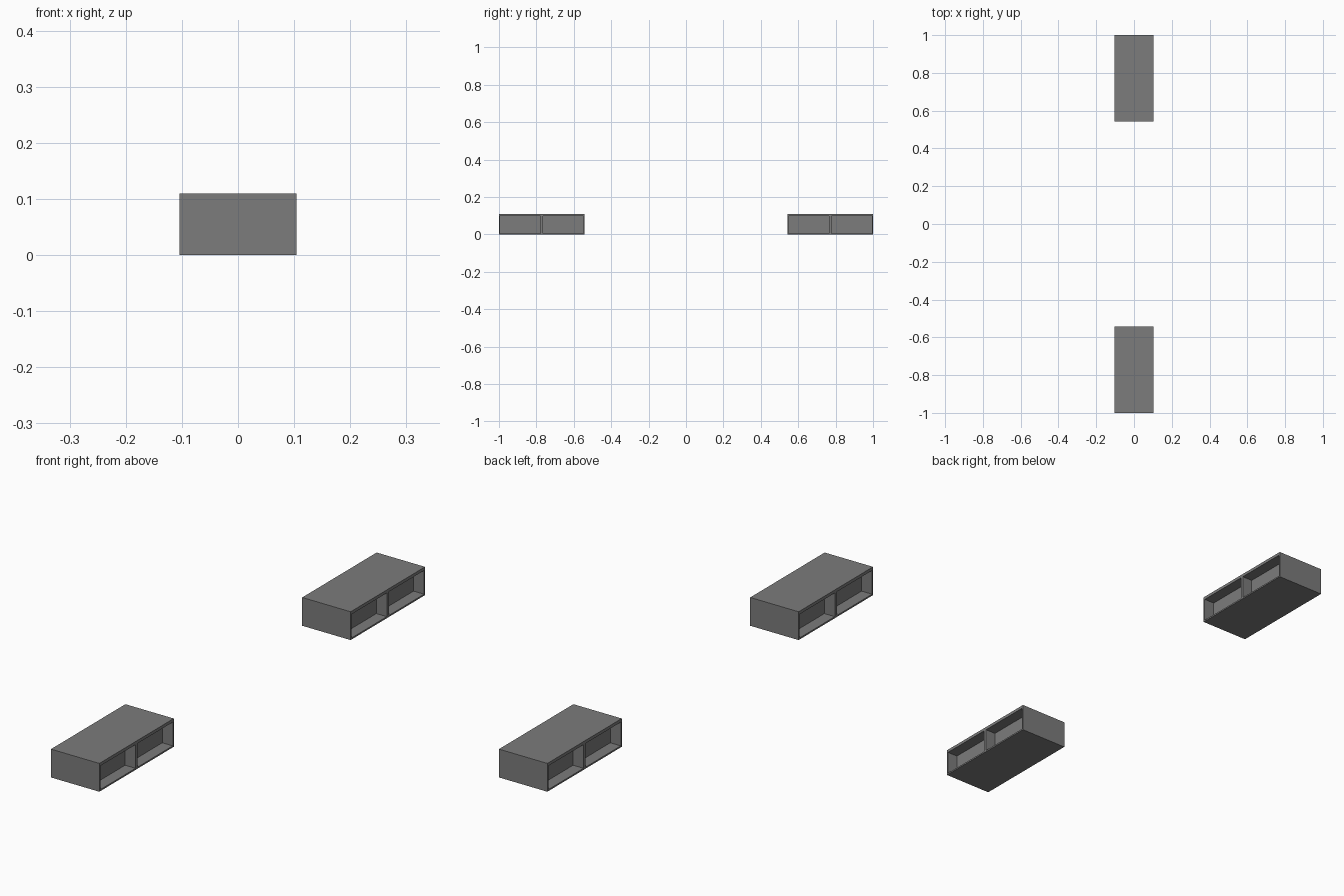
import bpy

cube = bpy.data.objects.get("Cube")
if cube:
    bpy.data.objects.remove(cube, do_unlink=True)

grey = bpy.data.materials.new("mid grey")
grey.diffuse_color = (0.2, 0.2, 0.2, 1)
grey.use_nodes = True
bsdf = grey.node_tree.nodes["Principled BSDF"]
bsdf.inputs["Base Color"].default_value = (0.2, 0.2, 0.2, 1)
bsdf.inputs["Roughness"].default_value = 0.8


def box(name, low, high):
    """Axis-aligned box between two corners."""
    bpy.ops.mesh.primitive_cube_add(
        size=1, location=[(a + b) / 2 for a, b in zip(low, high)])
    ob = bpy.context.object
    ob.name = name
    ob.scale = [b - a for a, b in zip(low, high)]
    bpy.ops.object.transform_apply(location=False, rotation=False, scale=True)
    ob.data.materials.append(grey)
    return ob


HALF_W = 0.104       # half width of a unit
HEIGHT = 0.11
LENGTH = 0.457
TOP, WALL = 0.012, 0.006
RECESS = 0.045       # depth of the open shelves
ROOF = HEIGHT - TOP


def shelf_unit(label, y0):
    y1 = y0 + LENGTH
    mid = (y0 + y1) / 2
    core = HALF_W - RECESS
    # Top and bottom boards
    box(label + "_top_board", (-HALF_W, y0, ROOF), (HALF_W, y1, HEIGHT))
    box(label + "_bottom_board", (-HALF_W, y0, 0), (HALF_W, y1, WALL))
    # Closed ends
    box(label + "_front_end", (-HALF_W, y0, WALL), (HALF_W, y0 + WALL, ROOF))
    box(label + "_back_end", (-HALF_W, y1 - WALL, WALL), (HALF_W, y1, ROOF))
    # Closed core behind the shelves
    box(label + "_core", (-core, y0 + WALL, WALL), (core, y1 - WALL, ROOF))
    # Middle dividers on both open sides
    for side, a, b in (("left", core, HALF_W), ("right", -HALF_W, -core)):
        box(f"{label}_{side}_divider", (a, mid - WALL, WALL), (b, mid + WALL, ROOF))


shelf_unit("front_unit", -1)
shelf_unit("back_unit", 1 - LENGTH)
